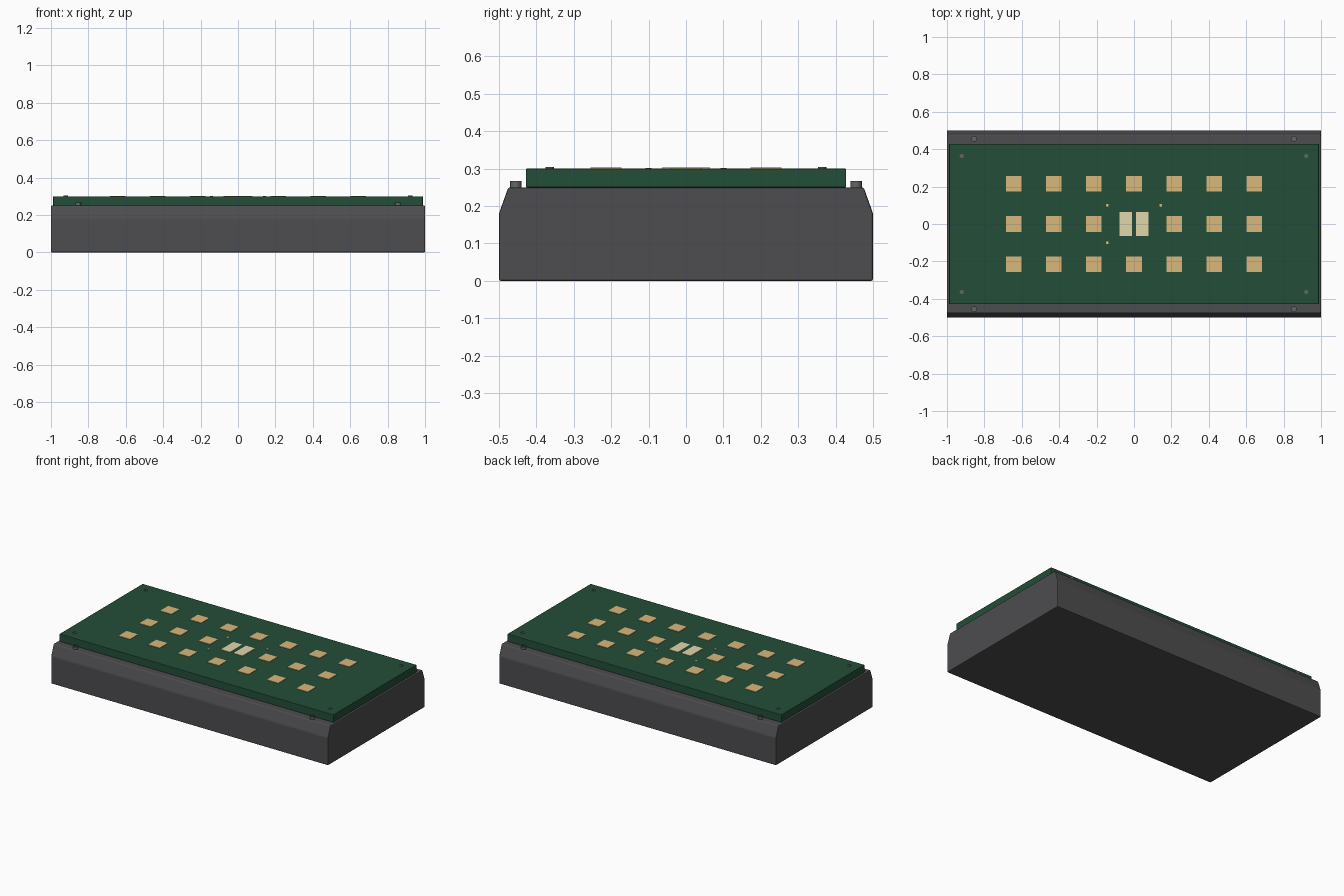
import bpy, bmesh
from mathutils import Matrix

if "Cube" in bpy.data.objects:
    bpy.data.objects.remove(bpy.data.objects["Cube"])


def material(name, rgb):
    m = bpy.data.materials.new(name)
    m.diffuse_color = (*rgb, 1)
    m.use_nodes = True
    m.node_tree.nodes["Principled BSDF"].inputs["Base Color"].default_value = m.diffuse_color
    return m


DARK = material("dark_metal", (0.075, 0.075, 0.08))
STEEL = material("screw_steel", (0.13, 0.13, 0.14))
GREEN = material("board_green", (0.017, 0.075, 0.04))
GOLD = material("pad_gold", (0.70, 0.48, 0.20))
CREAM = material("chip_cream", (0.75, 0.67, 0.40))


def finish(bm, name, mat, bevel=0.0, smooth=False):
    bmesh.ops.recalc_face_normals(bm, faces=bm.faces)
    me = bpy.data.meshes.new(name)
    bm.to_mesh(me)
    bm.free()
    me.materials.append(mat)
    ob = bpy.data.objects.new(name, me)
    bpy.context.collection.objects.link(ob)
    if bevel:
        mod = ob.modifiers.new("edge_bevel", "BEVEL")
        mod.width = bevel
        mod.segments = 2
        mod.limit_method = "ANGLE"
        mod.angle_limit = 0.3
    if smooth:
        bpy.ops.object.select_all(action="DESELECT")
        ob.select_set(True)
        bpy.context.view_layer.objects.active = ob
        bpy.ops.object.shade_smooth_by_angle(angle=0.6)
    return ob


def box(name, x, y, z0, z1, w, d, mat, bevel=0.0):
    bm = bmesh.new()
    bmesh.ops.create_cube(bm, size=1, matrix=Matrix.Translation((x, y, (z0 + z1) / 2))
                          @ Matrix.Diagonal((w, d, z1 - z0, 1)))
    return finish(bm, name, mat, bevel)


def disc(name, x, y, z0, z1, r, mat, socket=0.0):
    bm = bmesh.new()
    bmesh.ops.create_cone(bm, cap_ends=True, segments=24, radius1=r, radius2=r,
                          depth=z1 - z0, matrix=Matrix.Translation((x, y, (z0 + z1) / 2)))
    if socket:
        # recessed drive socket in the head
        bm.normal_update()
        top = max(bm.faces, key=lambda f: f.calc_center_median().z)
        bmesh.ops.inset_region(bm, faces=[top], thickness=r * 0.45)
        new = bmesh.ops.extrude_discrete_faces(bm, faces=[top])["faces"][0]
        bmesh.ops.translate(bm, verts=new.verts, vec=(0, 0, -socket))
    return finish(bm, name, mat, smooth=True)


# heat sink base: chamfered profile swept along x
half = [(0.50, 0.0), (0.50, 0.18), (0.475, 0.25)]
profile = half + [(-y, z) for y, z in reversed(half)]
bm = bmesh.new()
face = bm.faces.new([bm.verts.new((-1, y, z)) for y, z in profile])
ext = bmesh.ops.extrude_face_region(bm, geom=[face])["geom"]
bmesh.ops.translate(bm, vec=(2, 0, 0),
                    verts=[v for v in ext if isinstance(v, bmesh.types.BMVert)])
finish(bm, "housing_base", DARK, 0.005)

# circuit board
box("circuit_board", 0, 0, 0.25, 0.30, 1.976, 0.856, GREEN, 0.002)

# grid of contact pads, leaving the centre for the two chips
for i in range(-3, 4):
    for j in (-1, 0, 1):
        if (i, j) != (0, 0):
            box("contact_pad", i * 0.214, j * 0.214, 0.299, 0.303, 0.083, 0.083, GOLD)
for s in (-1, 1):
    box("centre_chip", s * 0.045, 0, 0.299, 0.303, 0.066, 0.128, CREAM)

# alignment dots
for x, y in ((-0.143, 0.10), (0.143, 0.10), (-0.143, -0.10)):
    disc("alignment_dot", x, y, 0.299, 0.302, 0.008, GOLD)

# screws at the board corners and on the base ledges
for sx in (-1, 1):
    for sy in (-1, 1):
        disc("board_screw", sx * 0.921, sy * 0.364, 0.298, 0.304, 0.011, STEEL, 0.002)
        disc("base_screw", sx * 0.855, sy * 0.455, 0.248, 0.267, 0.015, STEEL, 0.008)
